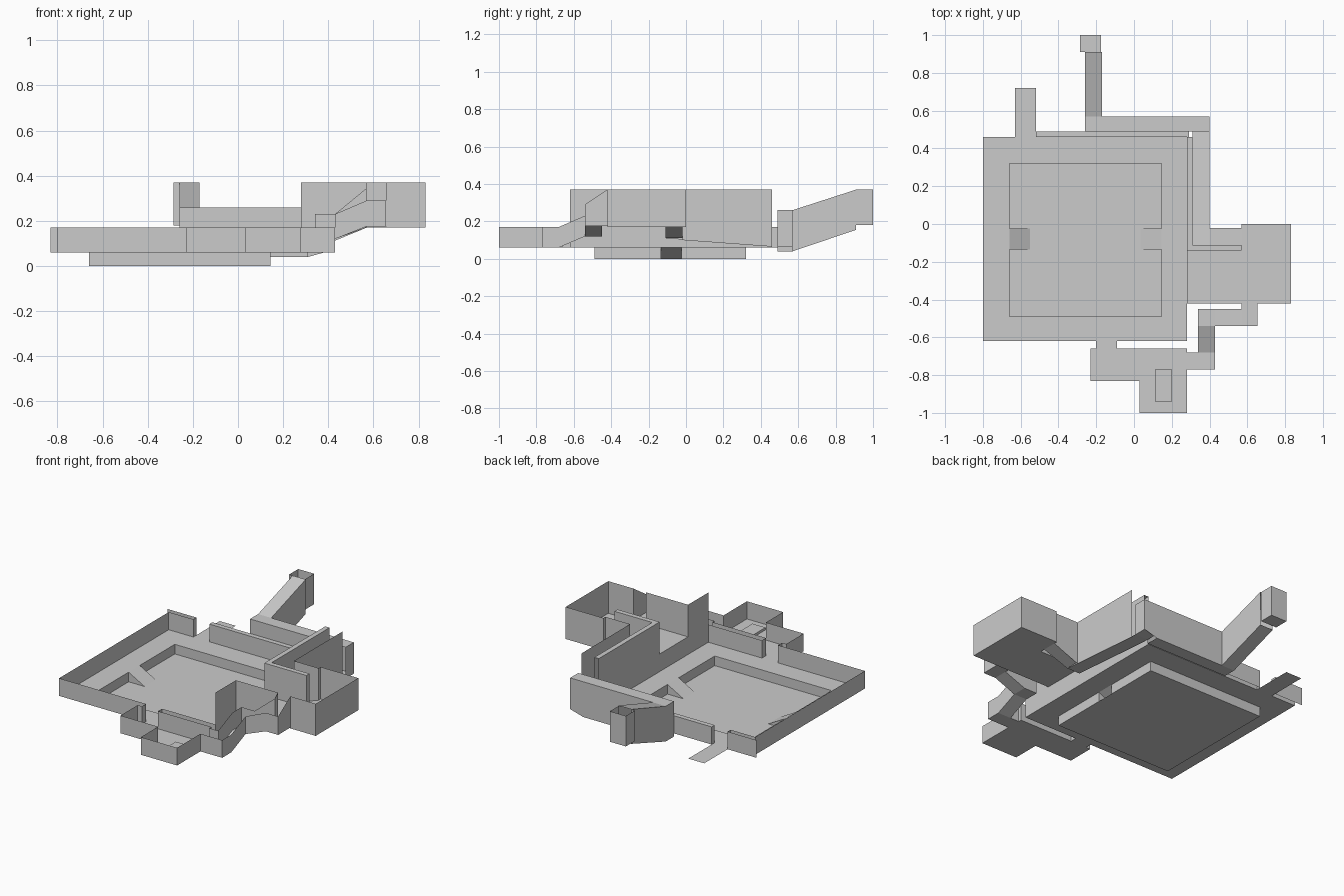
import bpy, bmesh

if "Cube" in bpy.data.objects:
    bpy.data.objects.remove(bpy.data.objects["Cube"])

def make(name, build):
    bm = bmesh.new()
    build(bm)
    bmesh.ops.remove_doubles(bm, verts=bm.verts, dist=0.0005)
    me = bpy.data.meshes.new(name)
    bm.to_mesh(me)
    bm.free()
    ob = bpy.data.objects.new(name, me)
    bpy.context.collection.objects.link(ob)

def sheets(name, *polys):
    """Flat or sloped panels from corner lists."""
    def build(bm):
        for p in polys:
            bm.faces.new([bm.verts.new(c) for c in p])
    make(name, build)

def rect(x0, x1, y0, y1, z):
    return [(x0, y0, z), (x1, y0, z), (x1, y1, z), (x0, y1, z)]

def ramp_x(x0, x1, y0, y1, z0, z1):
    return [(x0, y0, z0), (x1, y0, z1), (x1, y1, z1), (x0, y1, z0)]

def ramp_y(x0, x1, y0, y1, z0, z1):
    return [(x0, y0, z0), (x1, y0, z0), (x1, y1, z1), (x0, y1, z1)]

def walls(name, *paths, z=(0.06, 0.17)):
    """Thin walls along paths; a point may carry its own bottom and top."""
    def build(bm):
        for path in paths:
            pts = [p if len(p) == 4 else (*p, *z) for p in path]
            for a, b in zip(pts, pts[1:]):
                bm.faces.new([bm.verts.new(c) for c in (
                    (a[0], a[1], a[2]), (b[0], b[1], b[2]),
                    (b[0], b[1], b[3]), (a[0], a[1], a[3]))])
    make(name, build)

# Main hall: floor ring round the sunken pit
X0, X1, Y0, Y1 = -.8, .28, -.62, .46
P0, P1, Q0, Q1 = -.66, .145, -.49, .32
sheets("hall_floor",
       rect(X0, P0, Y0, Y1, .06), rect(P1, X1, Y0, Y1, .06),
       rect(P0, P1, Y0, Q0, .06), rect(P0, P1, Q1, Y1, .06))
sheets("pit_floor", rect(P0, P1, Q0, Q1, 0))
R0, R1 = -.135, -.025
walls("pit_sides", [(P0, R1), (P0, Q1), (P1, Q1), (P1, R1)],
      [(P1, R0), (P1, Q0), (P0, Q0), (P0, R0)], z=(0, .06))

# Pit ramps with triangular cheeks
for side, xa, xb in (("left", P0, P0 + .11), ("right", P1, P1 - .11)):
    sheets("pit_ramp_" + side, ramp_x(xa, xb, R0, R1, .06, 0),
           *[[(xa, y, .06), (xb, y, 0), (xa, y, 0)] for y in (R0, R1)])

# Hall walls with door gaps
walls("hall_walls",
      [(-.2, -.66), (-.2, Y0), (X0, Y0), (X0, Y1), (-.63, Y1), (-.63, .49), (-.83, .49)],
      [(-.09, -.66), (-.09, Y0), (X1, Y0)],
      [(-.52, .49), (-.52, Y1), (X1, Y1)],
      [(X1, -.42), (X1, -.14)])
walls("hall_tall_walls", [(X1, Y0), (X1, -.42)], [(X1, -.14), (X1, Y1)], z=(.06, .37))
sheets("back_wall_top", rect(-.52, .29, Y1, .49, .17))
walls("back_wall_rear", [(-.52, .49), (.31, .49)])
sheets("back_door_path", rect(-.63, -.52, Y1, .72, .06))

# Thick L-shaped divider between hall, balcony and side corridor
sheets("divider_top", rect(.28, .31, -.14, Y1, .37), rect(.31, .57, -.14, -.11, .37))
walls("divider_faces",
      [(.31, Y1, .065, .37), (.31, -.11, .11, .37), (.40, -.11, .11, .37),
       (.57, -.11, .17, .37), (.57, -.14, .17, .37), (.28, -.14, .17, .37)])

# Side corridor climbing to the upper room
sheets("side_corridor_floor", ramp_y(.31, .40, -.11, .49, .11, .065),
       rect(.31, .40, .49, .57, .065), ramp_x(.40, .57, -.11, -.02, .11, .17))
walls("side_corridor_wall",
      [(.40, Y1, .065, .26), (.40, -.02, .1, .26)],
      [(.40, Y1, .26, .37), (.40, -.02, .26, .37)],
      [(.40, -.02, .1, .37), (.57, -.02, .17, .37)])

# Back corridor, roofed
sheets("back_corridor", rect(-.26, .31, .49, .57, .04), rect(-.26, .40, .49, .57, .26))
walls("back_corridor_walls",
      [(.40, .49, .065, .26), (.40, .57, .065, .26), (.31, .57, .04, .26), (-.17, .57, .04, .26)],
      [(.31, .49, .04, .26), (-.26, .49, .04, .26), (-.26, .57, .04, .26)])

# Rising tunnel and its landing
sheets("tunnel", ramp_y(-.26, -.17, .57, .91, .04, .155),
       ramp_y(-.26, -.17, .57, .91, .26, .37))
walls("tunnel_walls", *[[(x, .57, .04, .26), (x, .91, .155, .37)] for x in (-.26, -.17)])
sheets("tunnel_landing", rect(-.285, -.175, .91, 1, .18))
walls("tunnel_landing_walls", [(-.175, .91), (-.175, 1), (-.285, 1), (-.285, .91), (-.26, .91)],
      z=(.18, .37))

# Upper room
sheets("upper_room_floor", rect(.28, .57, -.42, -.14, .17), rect(.57, .83, -.42, 0, .17))
walls("upper_room_walls", [(.28, -.42), (.57, -.42)],
      [(.655, -.42), (.83, -.42), (.83, 0), (.57, 0), (.57, -.02)], z=(.17, .37))

# Front room
sheets("front_room_floor", rect(-.23, .28, -.83, -.66, .06), rect(.03, .28, -1, -.83, .06),
       rect(-.2, -.09, -.66, -.62, .06), rect(.28, .43, -.77, -.68, .06))
walls("front_room_walls",
      [(-.2, -.66), (-.23, -.66), (-.23, -.83), (.03, -.83), (.03, -1), (.28, -1),
       (.28, -.77), (.43, -.77), (.43, -.68)],
      [(-.09, -.66), (.28, -.66), (.28, -.68), (.34, -.68)])
sheets("front_room_slab", rect(.11, .2, -.94, -.77, .075))
walls("front_room_slab_sides",
      [(.11, -.94), (.2, -.94), (.2, -.77), (.11, -.77), (.11, -.94)], z=(.06, .075))

# Stepped passage from front room to upper room
sheets("passage_floor", ramp_y(.34, .43, -.68, -.54, .06, .12),
       rect(.34, .43, -.54, -.45, .12), ramp_x(.43, .57, -.54, -.45, .12, .175),
       rect(.57, .655, -.54, -.42, .175))
walls("passage_outer_wall",
      [(.43, -.68, .06, .17), (.43, -.54, .12, .23), (.57, -.54, .175, .29),
       (.655, -.54, .175, .29), (.655, -.42, .175, .37)])
walls("passage_inner_wall",
      [(.34, -.68, .06, .17), (.34, -.54, .12, .23), (.34, -.45, .12, .23),
       (.43, -.45, .12, .23), (.57, -.45, .175, .345), (.57, -.42, .175, .37)])
